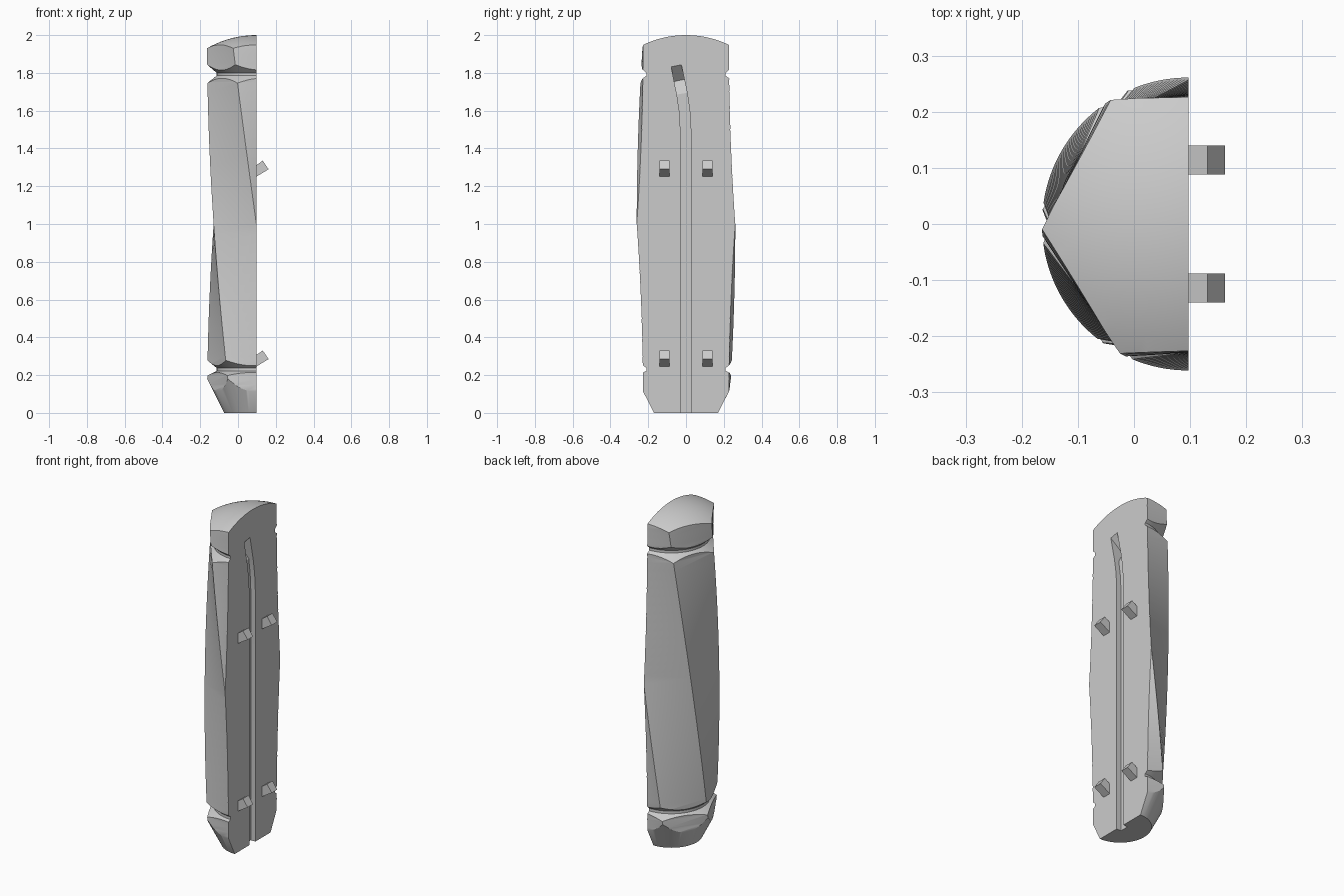
import bpy, bmesh, math
from mathutils import Vector

cube = bpy.data.objects.get("Cube")
if cube:
    bpy.data.objects.remove(cube, do_unlink=True)

FLAT = 0.097      # x of the flat mounting face, also the axis of the twist
RADIUS = 0.261    # corner radius of the hexagon

grey = bpy.data.materials.new("plain grey")
grey.use_nodes = True
grey.diffuse_color = (0.6, 0.6, 0.6, 1)
grey.node_tree.nodes["Principled BSDF"].inputs["Base Color"].default_value = (0.6, 0.6, 0.6, 1)


def finish(bm, name):
    bmesh.ops.recalc_face_normals(bm, faces=bm.faces)
    mesh = bpy.data.meshes.new(name)
    bm.to_mesh(mesh)
    bm.free()
    mesh.materials.append(grey)
    obj = bpy.data.objects.new(name, mesh)
    bpy.context.collection.objects.link(obj)
    return obj


def loft(rings):
    """Skin a list of closed point rings and cap both ends."""
    bm = bmesh.new()
    loops = [[bm.verts.new(p) for p in ring] for ring in rings]
    n = len(loops[0])
    for a, b in zip(loops, loops[1:]):
        for i in range(n):
            j = (i + 1) % n
            bm.faces.new((a[i], a[j], b[j], b[i]))
    bm.faces.new(loops[0][::-1])
    bm.faces.new(loops[-1])
    return bm


def ring(radius, z, sides, turn):
    angles = [turn + math.tau * i / sides for i in range(sides)]
    return [(FLAT + radius * math.cos(a), radius * math.sin(a), z) for a in angles]


def select_only(obj):
    bpy.ops.object.select_all(action='DESELECT')
    obj.select_set(True)
    bpy.context.view_layer.objects.active = obj


def cut(target, tool, operation):
    mod = target.modifiers.new("cut", 'BOOLEAN')
    mod.operation, mod.object, mod.solver = operation, tool, 'EXACT'
    select_only(target)
    bpy.ops.object.modifier_apply(modifier=mod.name)
    bpy.data.objects.remove(tool, do_unlink=True)


# Twisted hexagonal bar, split lengthwise at the flat face
layers = 42
heights = [-0.05 + 2.1 * i / layers for i in range(layers + 1)]
bm = loft([ring(RADIUS, z, 6, math.radians(30 * (2 - z))) for z in heights])
bmesh.ops.triangulate(bm, faces=[f for f in bm.faces if len(f.verts) == 4])
result = bmesh.ops.bisect_plane(bm, geom=bm.verts[:] + bm.edges[:] + bm.faces[:],
                                plane_co=(FLAT, 0, 0), plane_no=(1, 0, 0), clear_outer=True)
rim = [e for e in result["geom_cut"] if isinstance(e, bmesh.types.BMEdge)]
bmesh.ops.holes_fill(bm, edges=rim)
body = finish(bm, "handle_body")

# Turned outline: tapered foot, two chamfered grooves, domed top
profile = [(0.17, 0), (0.268, 0.194), (0.21, 0.222), (0.21, 0.238), (0.268, 0.284),
           (0.268, 1.74), (0.21, 1.785), (0.21, 1.8), (0.268, 1.85)]
dome = 0.525
for i in range(10):
    r = 0.268 * (1 - i / 9.5)
    profile.append((r, 2 - dome + math.sqrt(dome * dome - r * r)))
turned = finish(loft([ring(r, z, 96, 0.02) for r, z in profile]), "turning_tool")
cut(body, turned, 'INTERSECT')

# Wire channel: y, z and depth along its path, with a deeper pocket at the top
path = [(-0.002, -0.05, 0.03), (-0.002, 1.5, 0.03), (-0.008, 1.6, 0.03),
        (-0.021, 1.69, 0.03), (-0.036, 1.76, 0.07), (-0.052, 1.84, -0.002)]
rings = []
for i, (y, z, depth) in enumerate(path):
    before, after = path[max(i - 1, 0)], path[min(i + 1, len(path) - 1)]
    along = Vector((after[0] - before[0], after[1] - before[1])).normalized()
    side = Vector((along.y, -along.x)) * 0.0275
    rings.append([(x, y + s * side.x, z + s * side.y)
                  for x, s in ((FLAT - depth, -1), (FLAT - depth, 1),
                               (FLAT + 0.05, 1), (FLAT + 0.05, -1))])
cut(body, finish(loft(rings), "channel_tool"), 'DIFFERENCE')
select_only(body)
bpy.ops.object.shade_smooth_by_angle(angle=math.radians(25))

# Four slanted mounting hooks on the flat face
hook = [(0.08, 0.235), (0.162, 0.285), (0.131, 0.33), (0.08, 0.295)]
for level, lift in (("lower", 0), ("upper", 1.005)):
    for side, y in (("front", -0.114), ("back", 0.114)):
        ends = [[(x, y + w, z + lift) for x, z in hook] for w in (-0.026, 0.026)]
        finish(loft(ends), f"{level}_{side}_hook")
